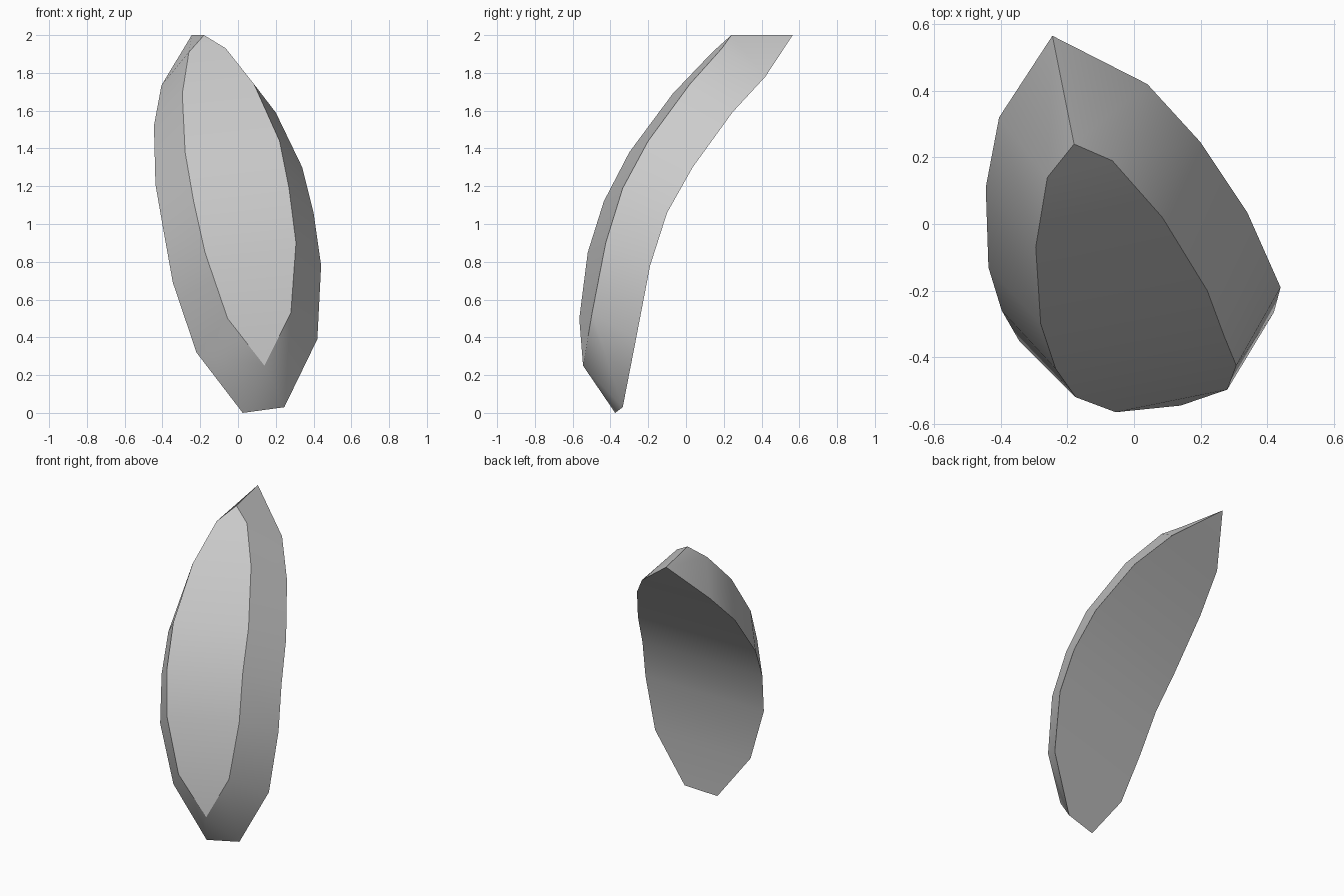
import bpy
import bmesh

default_cube = bpy.data.objects.get("Cube")
if default_cube:
    bpy.data.objects.remove(default_cube, do_unlink=True)


def make_material(name, colour):
    material = bpy.data.materials.new(name)
    material.use_nodes = True
    material.diffuse_color = colour
    shader = material.node_tree.nodes["Principled BSDF"]
    shader.inputs["Base Color"].default_value = colour
    return material


# Cross-sections from the tip down: front left, front right, back right, back left
# (as seen facing the convex front). Coinciding corners are welded afterwards.
top_front, top_back = (-.18, .24, 2), (-.245, .565, 2)
bottom_front = (.14, -.545, .25)
sections = [
    (top_front, top_front, top_back, top_back),
    ((-.26, .14, 1.91), (-.065, .19, 1.93), (.04, .42, 1.78), (-.405, .32, 1.735)),
    ((-.295, -.07, 1.69), (.085, .02, 1.74), (.2, .245, 1.59), (-.445, .11, 1.52)),
    ((-.28, -.3, 1.38), (.22, -.2, 1.44), (.34, .035, 1.3), (-.437, -.13, 1.21)),
    ((-.235, -.435, 1.12), (.27, -.335, 1.19), (.4, -.1, 1.06), (-.397, -.26, .98)),
    ((-.175, -.52, .85), (.307, -.425, .9), (.44, -.19, .78), (-.345, -.35, .69)),
    ((-.055, -.565, .5), (.28, -.497, .53), (.42, -.265, .39), (-.22, -.385, .32)),
    (bottom_front, bottom_front, (.245, -.335, .03), (.025, -.375, 0)),
]


def loft_shell(name, sections, material):
    """Skin the sections into a closed shell with crisp rims and smooth bends."""
    bm = bmesh.new()
    rings = [[bm.verts.new(point) for point in section] for section in sections]
    for upper, lower in zip(rings, rings[1:]):
        for side in range(4):
            following = (side + 1) % 4
            bm.faces.new((upper[side], lower[side], lower[following], upper[following]))
    bm.faces.new(rings[-1])

    # Rims run along the length; the tip ridge and lower back edge are crisp too
    crisp_pairs = [(upper[i], lower[i])
                   for upper, lower in zip(rings, rings[1:]) for i in range(4)]
    crisp_pairs += [(rings[0][1], rings[0][2]), (rings[0][3], rings[0][0]),
                    (rings[-1][2], rings[-1][3])]
    for start, end in crisp_pairs:
        bm.edges.get((start, end)).smooth = False

    bmesh.ops.remove_doubles(bm, verts=bm.verts[:], dist=.001)
    bmesh.ops.recalc_face_normals(bm, faces=bm.faces[:])
    for face in bm.faces:
        face.smooth = True

    mesh = bpy.data.meshes.new(name)
    bm.to_mesh(mesh)
    bm.free()
    mesh.materials.append(material)
    shell = bpy.data.objects.new(name, mesh)
    bpy.context.collection.objects.link(shell)
    return shell


plain_grey = make_material("plain grey", (.6, .6, .6, 1))
loft_shell("curved_shell", sections, plain_grey)
